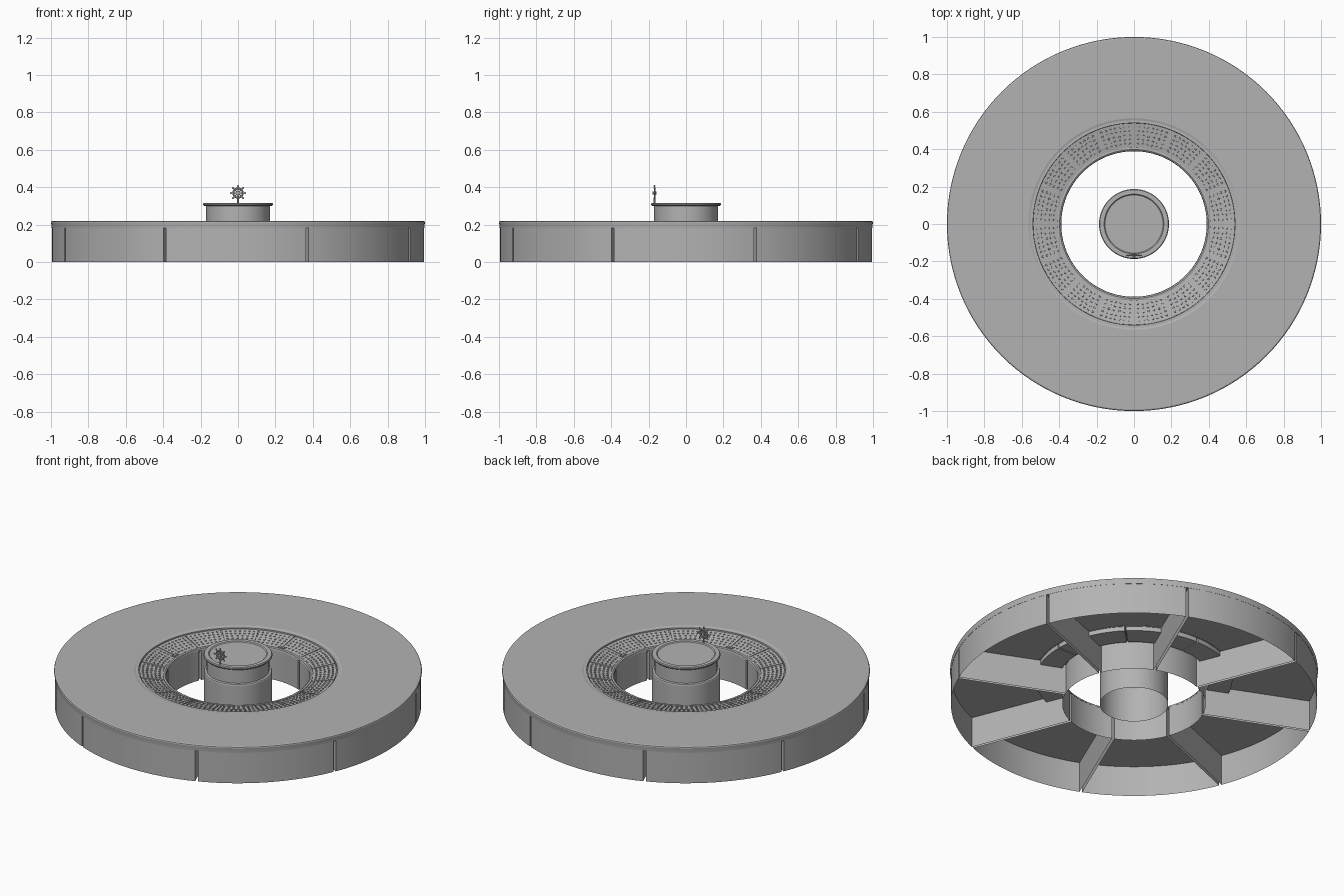
import bpy, bmesh
from math import sin, cos, pi, asin, radians, atan2
from mathutils import Matrix, Vector

if "Cube" in bpy.data.objects:
    bpy.data.objects.remove(bpy.data.objects["Cube"])

# One mid-grey for every part
GREY = bpy.data.materials.new("mid_grey")
GREY.diffuse_color = (0.45, 0.45, 0.45, 1)
GREY.use_nodes = True
GREY.node_tree.nodes["Principled BSDF"].inputs["Base Color"].default_value = GREY.diffuse_color


def finish(name, bm):
    bmesh.ops.recalc_face_normals(bm, faces=bm.faces[:])
    me = bpy.data.meshes.new(name)
    bm.to_mesh(me)
    bm.free()
    me.shade_smooth()
    me.set_sharp_from_angle(angle=radians(14))
    me.materials.append(GREY)
    ob = bpy.data.objects.new(name, me)
    bpy.context.collection.objects.link(ob)
    return ob


def sweep(bm, profile, a0=0.0, a1=2 * pi, n=96, closed=True):
    """Sweep an (r, z) profile about z; a partial turn gets end caps."""
    full = abs(a1 - a0 - 2 * pi) < 1e-6
    rings = []
    for i in range(n if full else n + 1):
        a = a0 + (a1 - a0) * i / n
        rings.append([bm.verts.new((r * cos(a), r * sin(a), z)) for r, z in profile])
    m = len(profile)
    for i in range(n):
        p, q = rings[i], rings[(i + 1) % len(rings)]
        for j in range(m if closed else m - 1):
            k = (j + 1) % m
            bm.faces.new((p[j], q[j], q[k], p[k]))
    if not full and closed:
        bm.faces.new(rings[0])
        bm.faces.new(rings[-1][::-1])


def rod(bm, a, b, r, seg=8, r2=None):
    a, b = Vector(a), Vector(b)
    d = b - a
    mat = Matrix.Translation((a + b) / 2) @ d.to_track_quat('Z', 'Y').to_matrix().to_4x4()
    bmesh.ops.create_cone(bm, cap_ends=True, segments=seg, radius1=r,
                          radius2=r if r2 is None else r2, depth=d.length, matrix=mat)


# Table top: side nearly flush with the base, soft upper edge, shallow step at the panels
bm = bmesh.new()
sweep(bm, [(0.99, 0.183), (0.9965, 0.183), (0.998, 0.2), (1.0, 0.212), (0.998, 0.217),
           (0.992, 0.22), (0.565, 0.22), (0.555, 0.217), (0.54, 0.217), (0.538, 0.183)], n=128)
finish("table_top", bm)

# Inner lip around the central opening
bm = bmesh.new()
sweep(bm, [(0.408, 0.178), (0.408, 0.191), (0.398, 0.192), (0.391, 0.188), (0.389, 0.178)])
finish("inner_lip", bm)

# Thin bed closing the joints between panels
bm = bmesh.new()
sweep(bm, [(0.407, 0.181), (0.539, 0.181), (0.539, 0.206), (0.407, 0.187)])
finish("panel_bed", bm)

# Eight open-bottomed base sections separated by narrow slits
H, GAP = 0.183, 0.0075
bm = bmesh.new()
for k in range(8):
    c = k * pi / 4 - 0.011
    outline = []
    for r, s in ((0.9955, 1), (0.39, -1)):
        half = pi / 8 - asin(GAP / r)
        for i in range(17):
            a = c + s * half * (i / 8 - 1)
            outline.append((r * cos(a), r * sin(a)))
    lo = [bm.verts.new((x, y, 0)) for x, y in outline]
    hi = [bm.verts.new((x, y, H)) for x, y in outline]
    for i in range(len(lo)):
        j = (i + 1) % len(lo)
        bm.faces.new((lo[i], lo[j], hi[j], hi[i]))
finish("base_sections", bm)

# Sixteen gently sloped control panels, hanging below the table top
R0, R1, Z0, Z1 = 0.41, 0.535, 0.19, 0.212
slope = atan2(Z1 - Z0, R1 - R0)
panels, buttons, frames = bmesh.new(), bmesh.new(), bmesh.new()
for k in range(16):
    a0, a1 = k * pi / 8, (k + 1) * pi / 8
    sweep(panels, [(R0, 0.155), (R1, 0.155), (R1, Z1), (R0, Z0)], a0 + 0.007, a1 - 0.007, 8)
    # Button grid
    for row in range(5):
        t = (row + 0.8) / 5.6
        r, z = R0 + (R1 - R0) * t, Z0 + (Z1 - Z0) * t
        cols = 6 + (row > 2)
        for col in range(cols):
            a = a0 + (a1 - a0) * (0.12 + 0.76 * col / (cols - 1))
            base = Vector((r * cos(a), r * sin(a), z - 0.001))
            up = Vector((-sin(slope) * cos(a), -sin(slope) * sin(a), cos(slope)))
            rod(buttons, base, base + up * 0.005, 0.006, 8, 0.005)
# Slim dividers at the four quarter points, each with a small block at its inner end
for k in range(4):
    a = k * pi / 2
    sweep(frames, [(R0, 0.182), (0.537, 0.182), (0.537, Z1 + 0.003), (R0, Z0 + 0.003)],
          a - 0.004, a + 0.004, 1)
    sweep(frames, [(R0, 0.182), (0.42, 0.182), (0.42, 0.198), (R0, 0.196)],
          a - 0.05, a + 0.05, 4)
finish("control_panels", panels)
finish("panel_buttons", buttons)
finish("panel_dividers", frames)

# Central pedestal: open tube below, narrower neck, rolled rim and flat top
bm = bmesh.new()
sweep(bm, [(0.186, 0), (0.186, 0.208), (0.183, 0.213), (0.17, 0.215), (0.17, 0.301)],
      n=64, closed=False)
finish("pedestal", bm)
bm = bmesh.new()
sweep(bm, [(0.17, 0.301), (0.183, 0.301), (0.187, 0.305), (0.187, 0.311), (0.183, 0.316),
           (0.16, 0.316), (0.155, 0.311), (0.155, 0.301)], n=64)
finish("pedestal_rim", bm)
bm = bmesh.new()
bmesh.ops.create_circle(bm, cap_ends=True, segments=64, radius=0.157,
                        matrix=Matrix.Translation((0, 0, 0.311)))
finish("pedestal_top", bm)

# Small spoked hand wheel standing on the front of the rim
CY, CZ = -0.168, 0.369
bm = bmesh.new()
sweep(bm, [(0.025 + 0.005 * cos(t * pi / 4), 0.004 * sin(t * pi / 4)) for t in range(8)], n=32)
bmesh.ops.transform(bm, verts=bm.verts[:],
                    matrix=Matrix.Translation((0, CY, CZ)) @ Matrix.Rotation(pi / 2, 4, 'X'))
rod(bm, (0, CY - 0.01, CZ), (0, CY + 0.01, CZ), 0.009, 12)
for k in range(8):
    a = k * pi / 4
    d = Vector((cos(a), 0, sin(a)))
    c = Vector((0, CY, CZ))
    rod(bm, c, c + d * 0.037, 0.003)
    bmesh.ops.create_uvsphere(bm, u_segments=8, v_segments=6, radius=0.005,
                              matrix=Matrix.Translation(c + d * 0.038))
finish("hand_wheel", bm)
bm = bmesh.new()
rod(bm, (0, CY, 0.313), (0, CY, CZ), 0.005, 10, 0.004)
finish("wheel_stand", bm)
